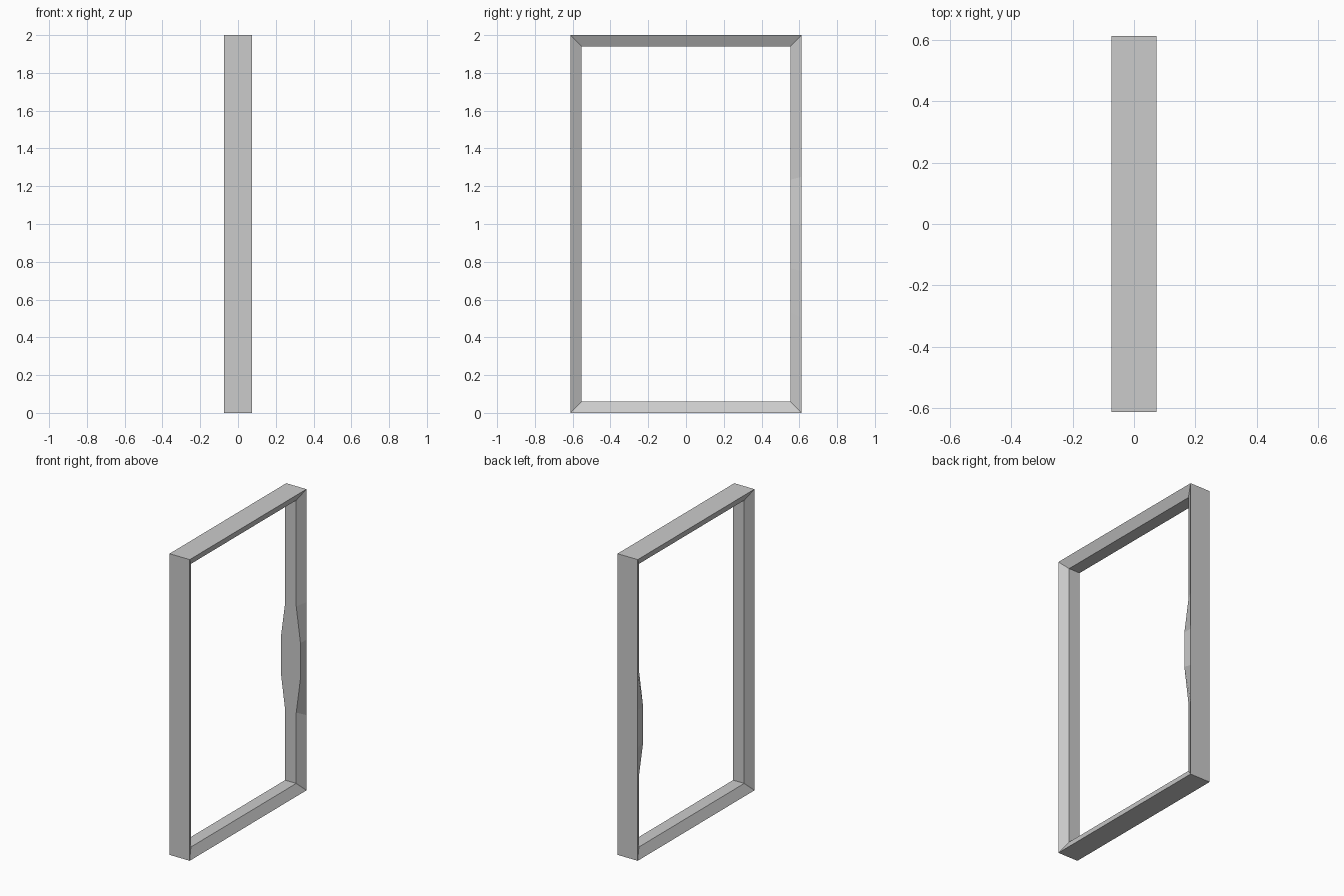
import bpy, bmesh

if "Cube" in bpy.data.objects:
    bpy.data.objects.remove(bpy.data.objects["Cube"])

HEIGHT, HALF_Y = 2.0, 0.6125   # outer opening
THICK = 0.06                   # depth of the bars
WIDE, NARROW = 0.074, 0.041    # half widths of outer and inner faces

def station(side, k, half):
    """Cross-section of a bar at fraction k of the height: outer pair, inner pair."""
    yo, yi = side * HALF_Y, side * (HALF_Y - THICK)
    zo, zi = HEIGHT * k, THICK + (HEIGHT - 2 * THICK) * k
    return [(-WIDE, yo, zo), (WIDE, yo, zo), (half, yi, zi), (-half, yi, zi)]

# Corners in order, with the flared lock plate area on the +y post
stations = [(-1, 0, NARROW), (1, 0, NARROW),
            (1, 0.25, NARROW), (1, 0.375, WIDE - 0.002),
            (1, 0.5, WIDE - 0.002), (1, 0.625, NARROW),
            (1, 1, NARROW), (-1, 1, NARROW)]

# Closed bevelled frame swept through the stations
bm = bmesh.new()
rings = [[bm.verts.new(p) for p in station(*s)] for s in stations]
for i, a in enumerate(rings):
    b = rings[(i + 1) % len(rings)]
    for j in range(4):
        k = (j + 1) % 4
        bm.faces.new((a[j], a[k], b[k], b[j]))
bmesh.ops.recalc_face_normals(bm, faces=bm.faces)
mesh = bpy.data.meshes.new("door_frame")
bm.to_mesh(mesh)
bm.free()
bpy.context.collection.objects.link(bpy.data.objects.new("door_frame", mesh))
